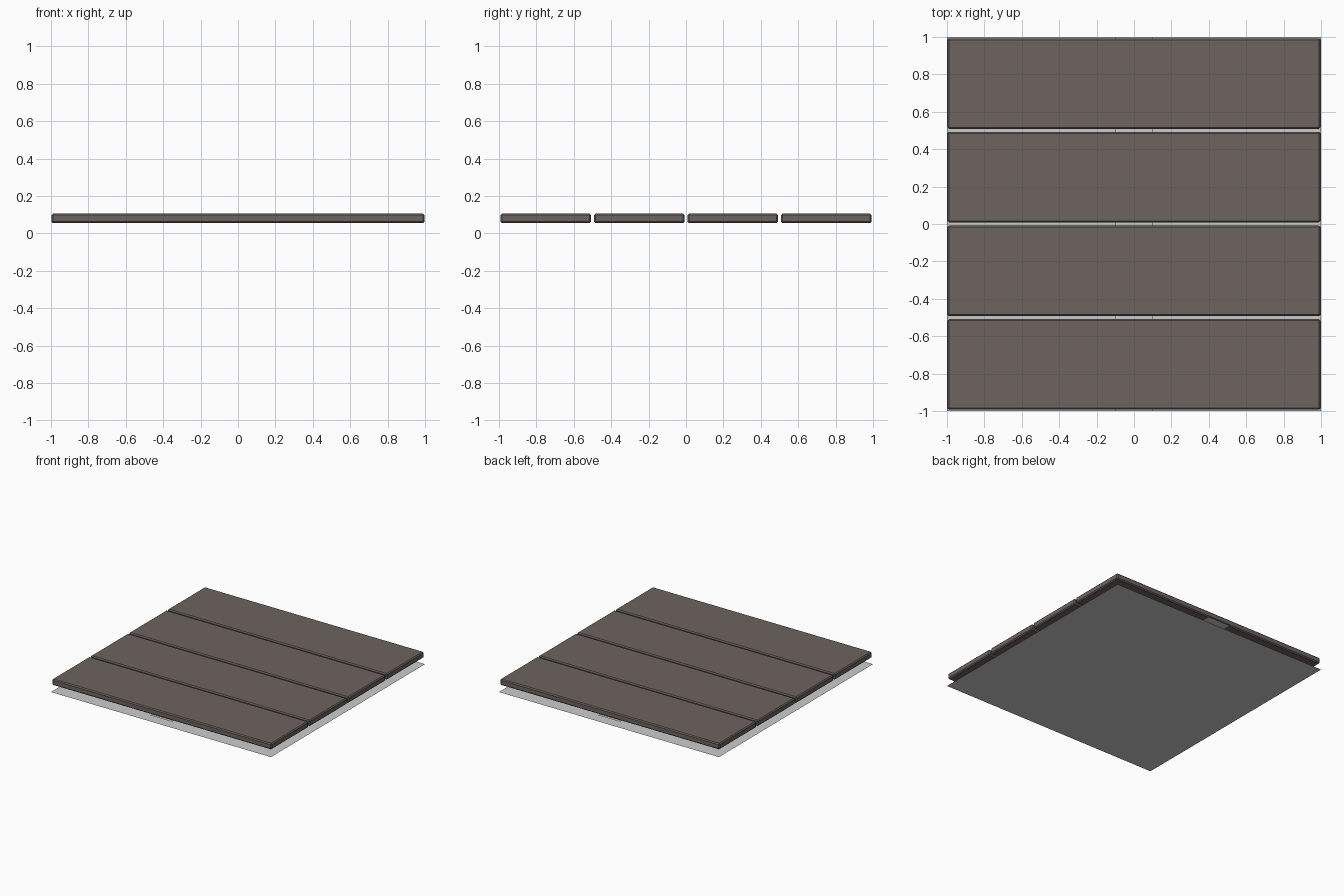
import bpy

if "Cube" in bpy.data.objects:
    bpy.data.objects.remove(bpy.data.objects["Cube"])


def material(name, rgb):
    mat = bpy.data.materials.new(name)
    mat.diffuse_color = (*rgb, 1)
    mat.use_nodes = True
    mat.node_tree.nodes["Principled BSDF"].inputs["Base Color"].default_value = mat.diffuse_color
    return mat


def sheet(name, width, depth, z):
    bpy.ops.mesh.primitive_plane_add(size=1, location=(0, 0, z))
    obj = bpy.context.object
    obj.name = name
    obj.scale = (width, depth, 1)
    bpy.ops.object.transform_apply(location=False, rotation=False, scale=True)
    return obj


def plank(name, y, mat):
    bpy.ops.mesh.primitive_cube_add(size=1, location=(0, y, 0.08))
    obj = bpy.context.object
    obj.name = name
    obj.scale = (1.994, 0.484, 0.05)
    bpy.ops.object.transform_apply(location=False, rotation=False, scale=True)
    bevel = obj.modifiers.new("edge_bevel", "BEVEL")
    bevel.width = 0.008
    bevel.segments = 1
    obj.data.materials.append(mat)
    return obj


wood = material("grey_brown_wood", (0.15, 0.125, 0.115))

# Thin base sheet on the ground
sheet("base_sheet", 2, 2, 0)

# Flat centre strip running under the planks
sheet("support_strip", 0.2, 2, 0.05)

# Four floor planks with narrow gaps
for i in range(4):
    plank(f"plank_{i + 1}", -0.75 + 0.5 * i, wood)
